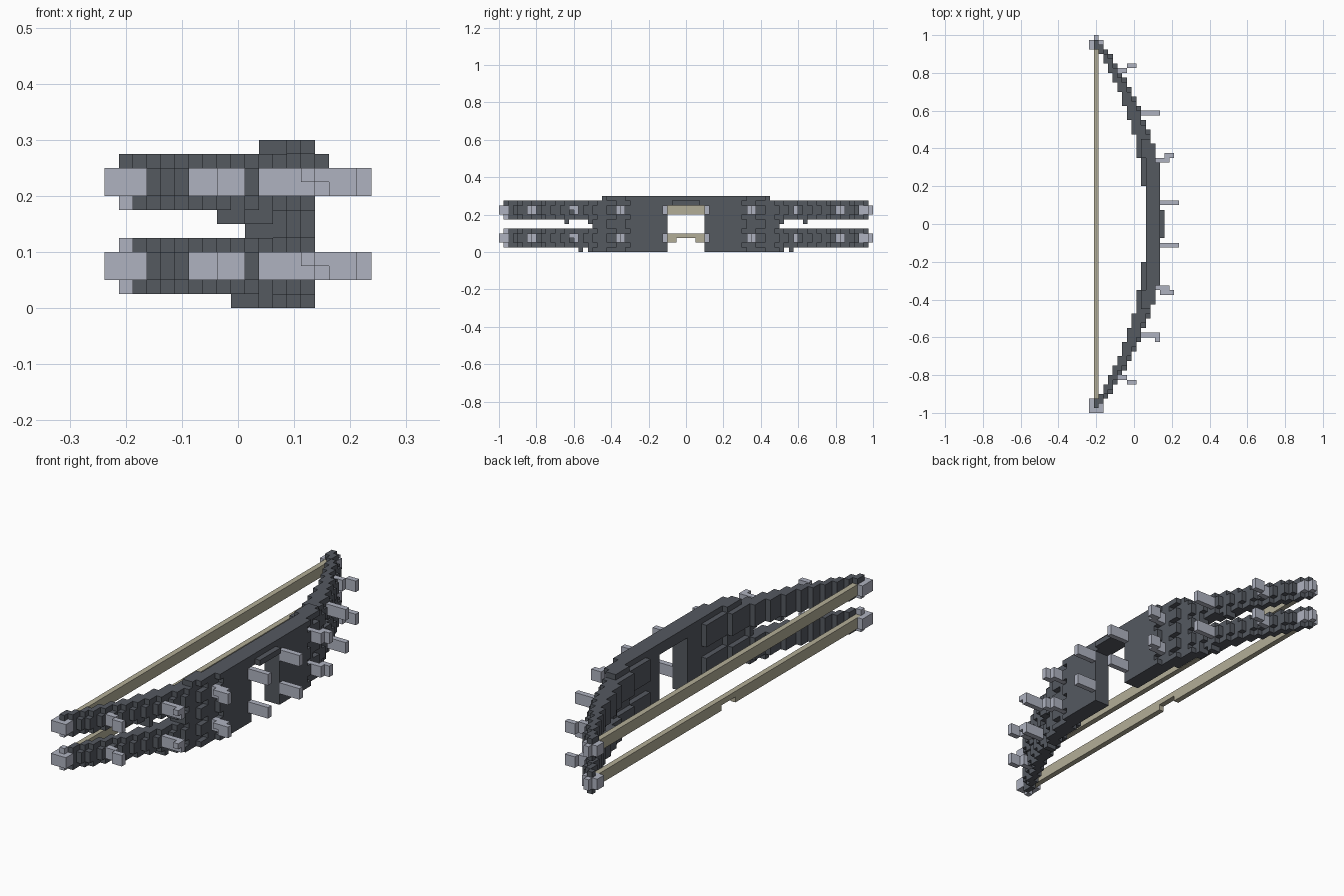
import bpy
import bmesh
from mathutils import Vector

V = 0.025                                   # block size
ORIGIN = Vector((-0.2375, -1.0, 0.0))

cube = bpy.data.objects.get("Cube")
if cube:
    bpy.data.objects.remove(cube, do_unlink=True)


def material(name, rgb):
    mat = bpy.data.materials.new(name)
    mat.use_nodes = True
    mat.diffuse_color = (*rgb, 1)
    mat.node_tree.nodes["Principled BSDF"].inputs["Base Color"].default_value = (*rgb, 1)
    return mat


dark = material("dark grey", (0.09, 0.10, 0.118))
light = material("light grey", (0.43, 0.45, 0.53))
cord = material("cord beige", (0.45, 0.42, 0.31))


def cells(x0, x1, y0, y1, z0, z1):
    """Grid cells inside a box given in units."""
    lo = [round((a - o) / V) for a, o in zip((x0, y0, z0), ORIGIN)]
    hi = [round((a - o) / V) for a, o in zip((x1, y1, z1), ORIGIN)]
    return {(i, j, k) for i in range(lo[0], hi[0])
            for j in range(lo[1], hi[1]) for k in range(lo[2], hi[2])}


def build(name, solid, mat):
    """Outer skin of a set of cells, with flat areas merged."""
    bm = bmesh.new()
    for c in solid:
        for axis in range(3):
            for side in (0, 1):
                n = list(c)
                n[axis] += 2 * side - 1
                if tuple(n) in solid:
                    continue
                u, w = (axis + 1) % 3, (axis + 2) % 3
                ring = []
                for du, dw in ((0, 0), (1, 0), (1, 1), (0, 1)):
                    p = list(c)
                    p[axis] += side
                    p[u] += du
                    p[w] += dw
                    ring.append(bm.verts.new(Vector(p) * V + ORIGIN))
                bm.faces.new(ring if side else ring[::-1])
    bmesh.ops.remove_doubles(bm, verts=bm.verts, dist=V / 10)
    bmesh.ops.dissolve_limit(bm, angle_limit=0.01, verts=bm.verts, edges=bm.edges)
    mesh = bpy.data.meshes.new(name)
    bm.to_mesh(mesh)
    bm.free()
    mesh.materials.append(mat)
    obj = bpy.data.objects.new(name, mesh)
    bpy.context.collection.objects.link(obj)


# Limbs and grip: arched layers, each row with its own reach along y
reach = [0.525] + [0.975] * 4 + [0.5, 0.525] + [0.975] * 4 + [0.45]
edge_rows = (1, 4, 7, 10)
webs = (0, 5, 6, 11)


def snap(x):
    return round((x - ORIGIN.x) / V)


body = set()
for k, limit in enumerate(reach):
    for j in range(80):
        y = abs((j + 0.5) * V - 1)
        if y > limit or (y < 0.1 and k < 10):
            continue
        # Edge rows step back slightly along the curve
        yo = y + (0.03 if k in edge_rows else 0)
        outer = snap(min(0.1375, 0.1625 - 0.36 * yo * yo))
        inner = snap(0.0625 - 0.29 * y * y)
        if k in webs and y > 0.2:
            inner += 1
        for i in range(inner, max(outer, inner + 1)):
            body.add((i, j, k))
body |= cells(0.1375, 0.1625, -0.075, 0.075, 0.25, 0.275)

# Stray blocks beside the limb webs, and caps at the limb ends
for s in (-1, 1):
    for x, y, z in ((-0.0125, 0.5625, 0.0), (-0.0375, 0.6375, 0.15)):
        yc = s * y
        body |= cells(x, x + 2 * V, yc - V / 2, yc + V / 2, z, z + V)
    ya, yb = sorted((s * 0.925, s * 0.975))
    body |= cells(-0.2125, -0.1875, ya, yb, 0.25, 0.275)

# Tips, spikes and cords, once per limb
parts = {}
for label, z in (("lower", 0.05), ("upper", 0.2)):
    top, mid = z + 2 * V, z + V
    tips = cells(-0.2375, -0.1625, 0.925, 0.975, z, top)
    tips |= cells(-0.2125, -0.1875, 0.975, 1.0, z, top)
    tips |= cells(-0.2375, -0.1625, -1.0, -0.95, z, top)
    tips |= cells(-0.2375, -0.2125, -0.95, -0.925, z, top)
    tips |= cells(-0.2125, -0.1875, -0.975, -0.95, z - V, z)
    if label == "lower":
        tips |= cells(-0.2125, -0.1875, -0.975, -0.95, top, top + V)

    spikes = set()
    for s in (-1, 1):
        # (start x, end x, near y, far y)
        for x0, x1, y0, y1 in ((0.1125, 0.2375, 0.1, 0.125),
                               (0.0875, 0.1875, 0.325, 0.35),
                               (0.1625, 0.2125, 0.35, 0.375),
                               (0.0125, 0.1375, 0.575, 0.6),
                               (-0.1125, -0.0375, 0.8, 0.825),
                               (-0.0375, 0.0125, 0.825, 0.85)):
            ya, yb = sorted((s * y0, s * y1))
            spikes |= cells(x0, x1, ya, yb, z, top)
    # Small barbs on the front side
    spikes |= cells(0.1125, 0.1375, -0.625, -0.6, mid, top)
    spikes |= cells(0.1375, 0.1625, -0.375, -0.35, mid, top)

    string = cells(-0.2125, -0.1875, -0.95, 0.95, z, top)
    if label == "lower":
        string -= cells(-0.2125, -0.1875, -0.05, 0.05, z, mid)
    parts[label] = (tips, spikes, string)

all_tips = parts["lower"][0] | parts["upper"][0]
body -= all_tips
build("bow_limbs_and_grip", body, dark)
for label, (tips, spikes, string) in parts.items():
    build(label + "_limb_tips", tips, light)
    build(label + "_spikes", spikes - body, light)
    build(label + "_bowstring", string - body - all_tips, cord)
